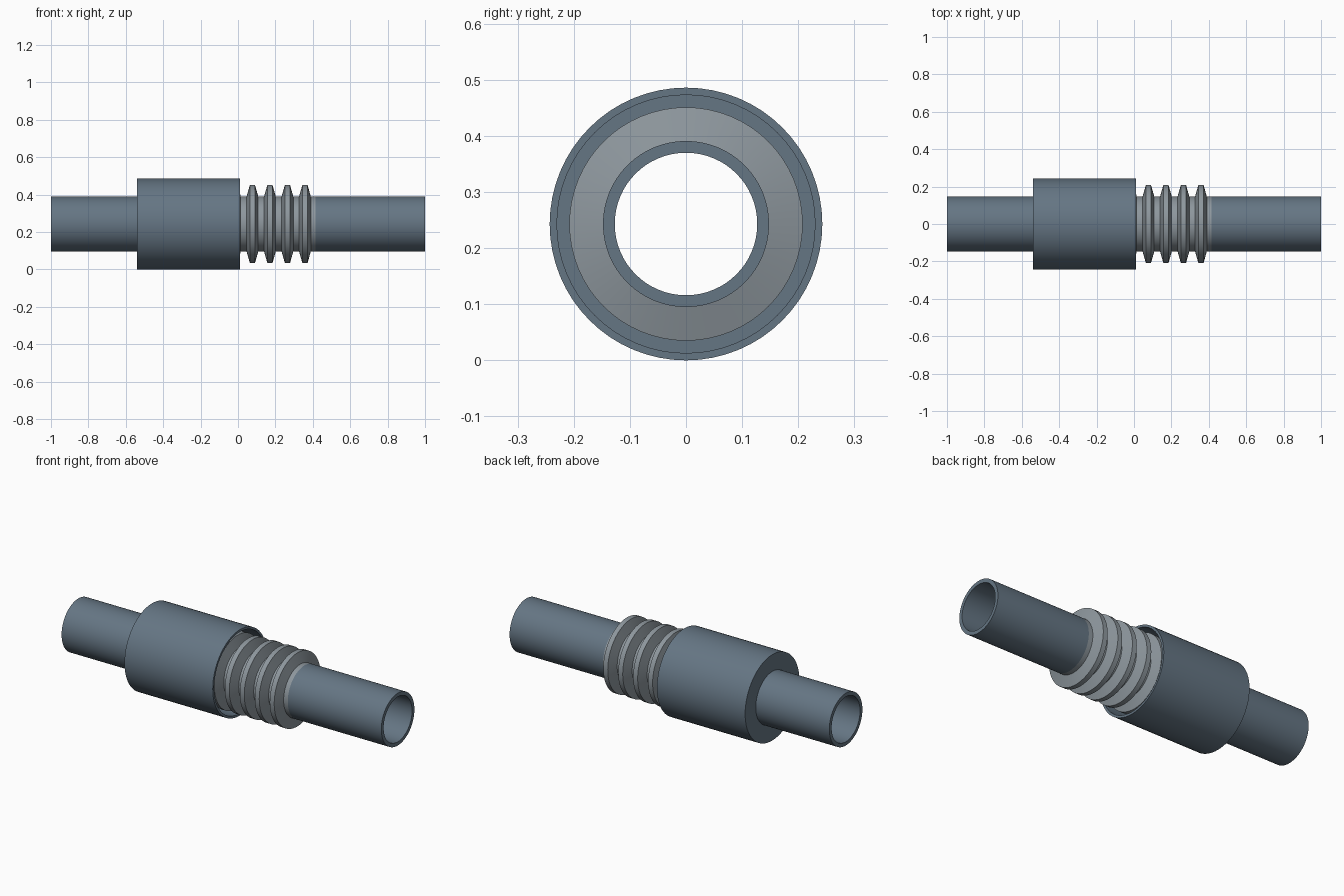
import bpy, math

if "Cube" in bpy.data.objects:
    bpy.data.objects.remove(bpy.data.objects["Cube"])

AXIS_Z = 0.243
SEGMENTS = 64


def material(name, color):
    mat = bpy.data.materials.new(name)
    mat.diffuse_color = color
    mat.use_nodes = True
    mat.node_tree.nodes["Principled BSDF"].inputs["Base Color"].default_value = mat.diffuse_color
    return mat


def lathe(name, profile, mat):
    """Revolve a closed (x, radius) outline around the pipe axis."""
    n = len(profile)
    verts, faces = [], []
    for s in range(SEGMENTS):
        a = 2 * math.pi * s / SEGMENTS
        verts += [(x, r * math.sin(a), AXIS_Z + r * math.cos(a)) for x, r in profile]
        t = (s + 1) % SEGMENTS
        for i in range(n):
            j = (i + 1) % n
            faces.append((s * n + i, s * n + j, t * n + j, t * n + i))
    mesh = bpy.data.meshes.new(name)
    mesh.from_pydata(verts, [], faces)
    obj = bpy.data.objects.new(name, mesh)
    bpy.context.collection.objects.link(obj)
    mesh.materials.append(mat)
    bpy.ops.object.select_all(action='DESELECT')
    bpy.context.view_layer.objects.active = obj
    obj.select_set(True)
    bpy.ops.object.mode_set(mode='EDIT')
    bpy.ops.mesh.select_all(action='SELECT')
    bpy.ops.mesh.normals_make_consistent(inside=False)
    bpy.ops.object.mode_set(mode='OBJECT')
    bpy.ops.object.shade_smooth_by_angle(angle=math.radians(25))
    return obj


def tube(name, x0, x1, r_in, r_out, mat):
    return lathe(name, [(x0, r_in), (x1, r_in), (x1, r_out), (x0, r_out)], mat)


steel = material("blue_steel", (0.13, 0.18, 0.23, 1))
bare = material("bare_metal", (0.27, 0.31, 0.34, 1))

# Pipe stubs at both ends
PIPE_IN, PIPE_OUT = 0.127, 0.148
BELLOWS_L, BELLOWS_R = -0.45, 0.415
tube("left_pipe", -1, BELLOWS_L, PIPE_IN, PIPE_OUT, steel)
tube("right_pipe", BELLOWS_R, 1, PIPE_IN, PIPE_OUT, steel)

# Shroud: sleeve open to the right, closed by an end plate around the left pipe
lathe("shroud", [(-0.54, PIPE_OUT - 0.005), (-0.54, 0.243), (0.012, 0.243),
                 (0.012, 0.23), (-0.52, 0.23), (-0.52, PIPE_OUT - 0.005)], steel)

# Bellows: corrugated thin wall with a straight cuff at each end
PITCH, CREST, RIDGES, LAST = 0.0936, 0.208, 9, 0.358
WALL = 0.012
outer, inner = [(BELLOWS_L, PIPE_OUT)], [(BELLOWS_L, PIPE_IN)]
for k in range(RIDGES):
    c = LAST - (RIDGES - 1 - k) * PITCH
    outer += [(c - 0.031, PIPE_OUT), (c - 0.014, CREST),
              (c + 0.014, CREST), (c + 0.031, PIPE_OUT)]
    inner += [(c - 0.022, PIPE_IN), (c - 0.005, CREST - WALL),
              (c + 0.005, CREST - WALL), (c + 0.022, PIPE_IN)]
outer.append((BELLOWS_R, PIPE_OUT))
inner.append((BELLOWS_R, PIPE_IN))
lathe("bellows", outer + inner[::-1], bare)
